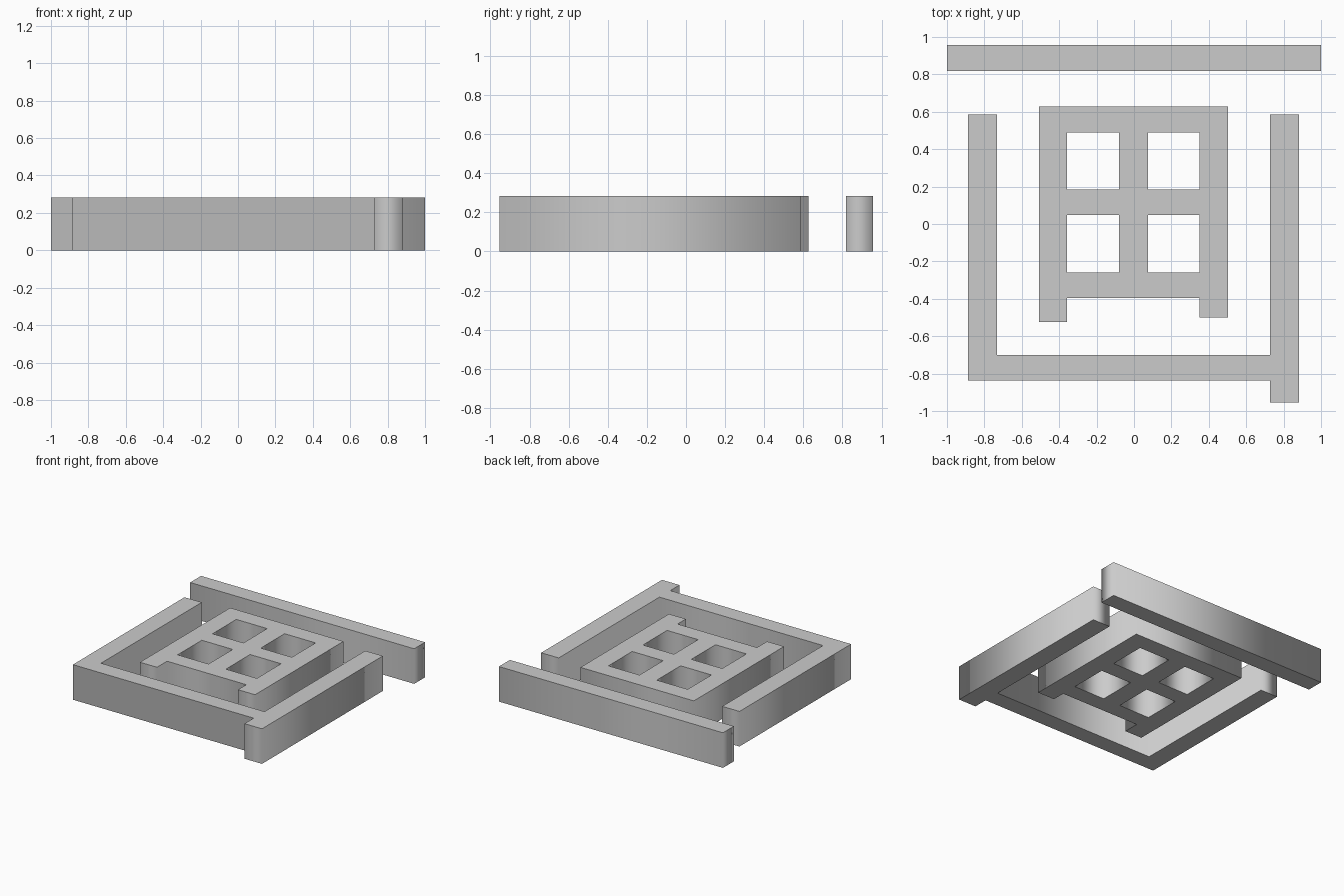
import bpy

if "Cube" in bpy.data.objects:
    bpy.data.objects.remove(bpy.data.objects["Cube"])

HEIGHT = 0.283


def rect(x0, x1, y0, y1):
    return [(x0, y0), (x1, y0), (x1, y1), (x0, y1)]


def slab(name, outline, holes=()):
    """Extrude a flat outline, with optional holes, up from z = 0."""
    curve = bpy.data.curves.new(name, 'CURVE')
    curve.dimensions = '2D'
    curve.fill_mode = 'BOTH'
    curve.extrude = HEIGHT / 2
    for loop in [outline, *holes]:
        spline = curve.splines.new('POLY')
        spline.points.add(len(loop) - 1)
        for point, (x, y) in zip(spline.points, loop):
            point.co = (x, y, 0, 1)
        spline.use_cyclic_u = True
    obj = bpy.data.objects.new(name, curve)
    obj.location.z = HEIGHT / 2
    bpy.context.collection.objects.link(obj)
    bpy.ops.object.select_all(action='DESELECT')
    obj.select_set(True)
    bpy.context.view_layer.objects.active = obj
    bpy.ops.object.convert(target='MESH')
    return obj


# Long straight bar along the back
slab("back_bar", rect(-1, 1, 0.818, 0.957))

# U-shaped frame, right side running past the front rail
slab("outer_frame", [
    (-0.887, 0.585), (-0.887, -0.838), (0.727, -0.838), (0.727, -0.955),
    (0.883, -0.955), (0.883, 0.585), (0.727, 0.585), (0.727, -0.7),
    (-0.733, -0.7), (-0.733, 0.585)])

# Four-pane lattice with two short feet at the front
panes = [rect(x0, x1, y0, y1)
         for x0, x1 in ((-0.357, -0.081), (0.074, 0.351))
         for y0, y1 in ((-0.26, 0.048), (0.185, 0.488))]
slab("lattice", [
    (-0.509, 0.627), (-0.509, -0.523), (-0.357, -0.523), (-0.357, -0.395),
    (0.351, -0.395), (0.351, -0.501), (0.503, -0.501), (0.503, 0.627)], panes)
